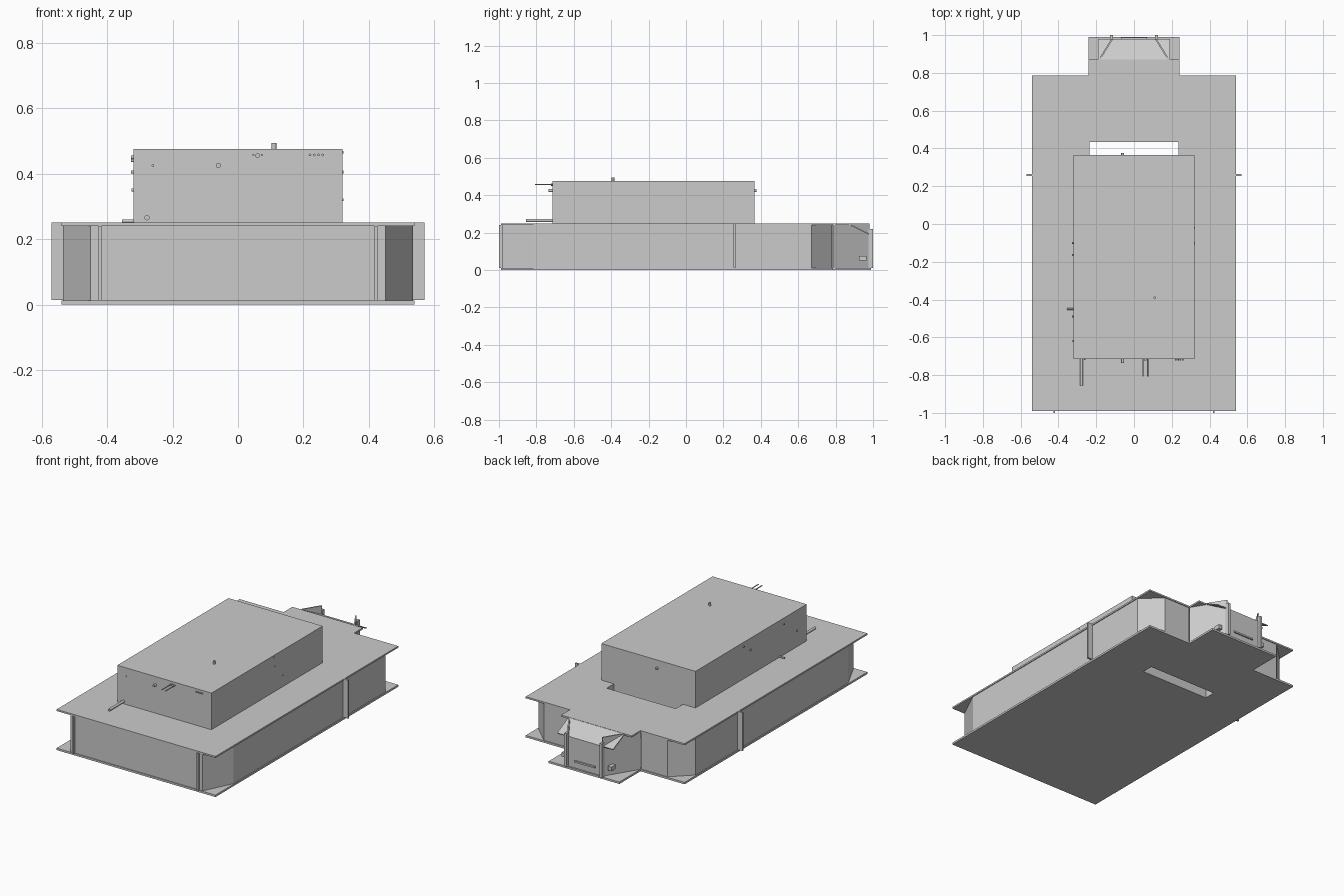
import bpy, bmesh, math
from mathutils import Vector, Matrix

cube = bpy.data.objects.get("Cube")
if cube:
    bpy.data.objects.remove(cube, do_unlink=True)

# One plain grey for the whole model
GREY = (0.6, 0.6, 0.6, 1)
grey = bpy.data.materials.new("sheet_grey")
grey.use_nodes = True
grey.diffuse_color = GREY
grey.node_tree.nodes["Principled BSDF"].inputs["Base Color"].default_value = GREY


def finish(name, bm):
    bmesh.ops.recalc_face_normals(bm, faces=bm.faces)
    mesh = bpy.data.meshes.new(name)
    bm.to_mesh(mesh)
    bm.free()
    mesh.materials.append(grey)
    obj = bpy.data.objects.new(name, mesh)
    bpy.context.scene.collection.objects.link(obj)
    return obj


def prism(name, loops, z0, z1):
    """Extrude an outline, with optional holes, from z0 to z1."""
    bm = bmesh.new()
    edges = []
    for loop in loops:
        vs = [bm.verts.new((x, y, z0)) for x, y in loop]
        edges += [bm.edges.new((vs[i - 1], vs[i])) for i in range(len(vs))]
    bmesh.ops.triangle_fill(bm, edges=edges, use_beauty=True)
    ext = bmesh.ops.extrude_face_region(bm, geom=bm.faces[:], use_keep_orig=True)
    moved = [g for g in ext["geom"] if isinstance(g, bmesh.types.BMVert)]
    bmesh.ops.translate(bm, verts=moved, vec=(0, 0, z1 - z0))
    return finish(name, bm)


def rect(x0, x1, y0, y1):
    return [(x0, y0), (x1, y0), (x1, y1), (x0, y1)]


def box(name, x0, x1, y0, y1, z0, z1):
    return prism(name, [rect(x0, x1, y0, y1)], z0, z1)


def wall(name, p, q, z0, z1, t=0.008):
    """Upright sheet whose outer face runs from p to q, thickened to the left."""
    p, q = Vector(p), Vector(q)
    d = (q - p).normalized()
    n = Vector((-d.y, d.x)) * t
    return prism(name, [[p, q, q + n, p + n]], z0, z1)


def pin(name, start, axis, length, r=0.006):
    """Round peg that stands out from start along axis."""
    bm = bmesh.new()
    axis = Vector(axis)
    turn = axis.to_track_quat("Z", "Y").to_matrix().to_4x4()
    place = Matrix.Translation(Vector(start) + axis * length / 2) @ turn
    bmesh.ops.create_cone(bm, cap_ends=True, segments=12, radius1=r, radius2=r,
                          depth=length, matrix=place)
    obj = finish(name, bm)
    for poly in obj.data.polygons:
        poly.use_smooth = len(poly.vertices) == 4
    return obj


def mirrored(half):
    return half + [(-x, y) for x, y in reversed(half)]


# Base and deck plates, each pierced by the slot
LOW, HIGH = 0.012, 0.24
slot = rect(-0.235, 0.235, 0.365, 0.435)
for name, nose_y, z0, z1 in (("base_plate", 0.99, 0, LOW), ("deck_plate", 0.87, HIGH, 0.25)):
    half = [(0.54, -0.99), (0.54, 0.785), (0.24, 0.785), (0.24, nose_y)]
    prism(name, [mirrored(half), slot], z0, z1)

# Slot lining
prism("slot_lining", [rect(-0.243, 0.243, 0.357, 0.443), slot], LOW, HIGH)

# Perimeter walls with chamfered corners
path = mirrored([(0.45, -0.985), (0.535, -0.81), (0.535, 0.67), (0.42, 0.78),
                 (0.24, 0.78)])
names = ["right_front_corner", "right_wall", "right_back_corner", "right_back_wall", "",
         "left_back_wall", "left_back_corner", "left_wall", "left_front_corner", "front_wall"]
for i, name in enumerate(names):
    if name:
        wall(name, path[i], path[(i + 1) % len(path)], LOW, HIGH)

# Nose: slanted cheeks, end wall, sloping panel and end posts
wall("nose_cheek_right", (0.24, 0.785), (0.12, 0.98), LOW, 0.25)
wall("nose_cheek_left", (-0.12, 0.98), (-0.24, 0.785), LOW, 0.25)
wall("nose_end", (0.12, 0.98), (-0.12, 0.98), LOW, 0.195)
panel = box("nose_sloping_panel", -0.19, 0.19, 0, 0.125, -0.006, 0)
panel.matrix_world = Matrix.Translation((0, 0.867, 0.25)) @ Matrix.Rotation(math.radians(-26), 4, "X")
box("nose_latch", -0.07, 0.07, 0.98, 0.988, 0.05, 0.06)

# Fins and posts on both sides
for side, s in (("right", 1), ("left", -1)):
    def fin(name, x0, x1, y0, y1, z0, z1):
        box(side + name, min(s * x0, s * x1), max(s * x0, s * x1), y0, y1, z0, z1)
    fin("_side_fin", 0.53, 0.57, 0.255, 0.266, 0.014, 0.25)
    fin("_front_fin", 0.417, 0.427, -1, -0.975, LOW, HIGH)
    fin("_nose_post", 0.112, 0.128, 0.975, 1, LOW, 0.22)
    fin("_nose_tab", 0.145, 0.17, 0.925, 0.965, 0.05, 0.075)

# Upper housing
box("housing", -0.32, 0.32, -0.715, 0.365, 0.25, 0.475)

# Pegs on the housing front, back and top
front, back, up = (0, -1, 0), (0, 1, 0), (0, 0, 1)
pin("long_front_pipe", (-0.278, -0.71, 0.265), front, 0.145, 0.008)
for x in (0.047, 0.073):
    pin("front_rod", (x, -0.71, 0.457), front, 0.098, 0.003)
pin("front_button", (0.06, -0.71, 0.455), front, 0.012, 0.007)
pin("front_knob", (-0.06, -0.71, 0.425), front, 0.025, 0.008)
pin("front_stud", (-0.26, -0.71, 0.425), front, 0.01, 0.004)
for i in range(4):
    pin("front_lamp", (0.22 + i * 0.013, -0.71, 0.457), front, 0.012, 0.004)
pin("back_knob", (-0.06, 0.36, 0.425), back, 0.017, 0.008)
pin("top_knob", (0.11, -0.39, 0.47), up, 0.024, 0.007)

# Pegs on the housing sides
for y, z, length in ((-0.1, 0.45, 0.012), (-0.165, 0.405, 0.012), (-0.45, 0.255, 0.04),
                     (-0.49, 0.44, 0.012), (-0.62, 0.35, 0.01)):
    pin("left_stud", (-0.315, y, z), (-1, 0, 0), length, 0.005)
for y, z in ((-0.02, 0.32), (-0.11, 0.465), (-0.1, 0.405)):
    pin("right_stud", (0.315, y, z), (1, 0, 0), 0.008, 0.004)
